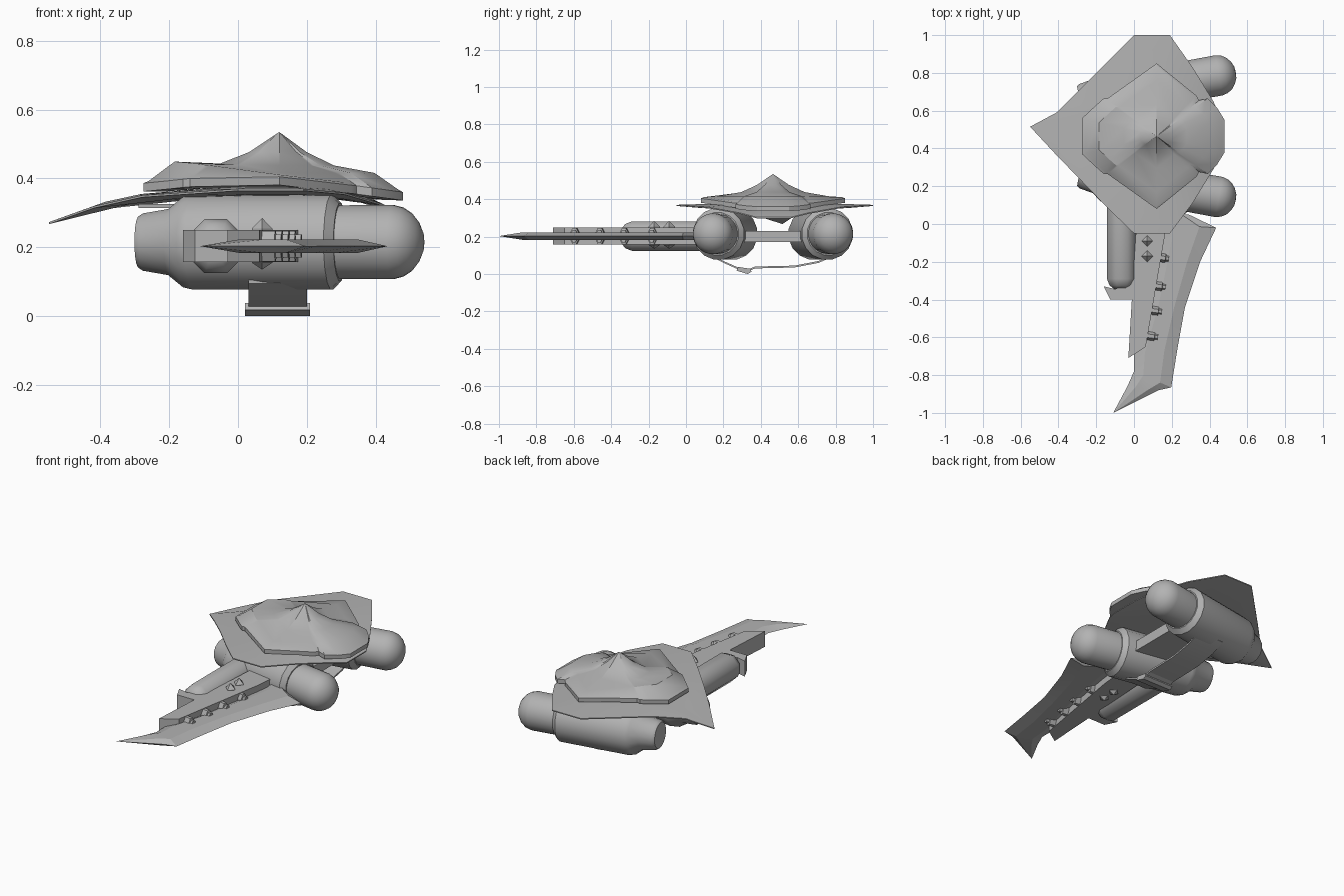
import bpy, bmesh, math
from mathutils import Matrix, Vector

if "Cube" in bpy.data.objects:
    bpy.data.objects.remove(bpy.data.objects["Cube"])

grey = bpy.data.materials.new("hull_grey")
grey.diffuse_color = (0.45, 0.45, 0.45, 1)
grey.use_nodes = True
grey.node_tree.nodes["Principled BSDF"].inputs["Base Color"].default_value = grey.diffuse_color


def finish(name, bm, angle=35):
    bmesh.ops.recalc_face_normals(bm, faces=bm.faces)
    me = bpy.data.meshes.new(name)
    bm.to_mesh(me)
    bm.free()
    me.materials.append(grey)
    ob = bpy.data.objects.new(name, me)
    bpy.context.collection.objects.link(ob)
    bpy.ops.object.select_all(action='DESELECT')
    ob.select_set(True)
    bpy.context.view_layer.objects.active = ob
    bpy.ops.object.shade_smooth_by_angle(angle=math.radians(angle))
    return ob


def loft(name, rings, angle=35, matrix=None):
    """Skin closed rings of points; a one-point ring makes a tip, other ends get caps."""
    bm = bmesh.new()
    vs = [[bm.verts.new(p) for p in r] for r in rings]
    for a, b in zip(vs, vs[1:]):
        n = max(len(a), len(b))
        for i in range(n):
            j = (i + 1) % n
            if len(a) == 1:
                bm.faces.new((a[0], b[i], b[j]))
            elif len(b) == 1:
                bm.faces.new((a[i], a[j], b[0]))
            else:
                bm.faces.new((a[i], a[j], b[j], b[i]))
    for r in (vs[0], vs[-1]):
        if len(r) > 2:
            bm.faces.new(r)
    if matrix:
        bm.transform(matrix)
    return finish(name, bm, angle)


def lathe(name, profile, sides, matrix, angle=40):
    """Revolve (distance, radius) pairs about local x."""
    rings = []
    for x, r in profile:
        ring = []
        for k in range(sides):
            a = math.tau * (k + 0.5) / sides
            ring.append((x, r * math.cos(a), r * math.sin(a)))
        rings.append(ring)
    return loft(name, rings, angle, matrix)


def prism(name, pts, z0, z1):
    return loft(name, [[(x, y, z) for x, y in pts] for z in (z0, z1)], 20)


def lerp_table(table, x):
    if x <= table[0][0]:
        return table[0][1]
    for (a, za), (b, zb) in zip(table, table[1:]):
        if x <= b:
            return za + (zb - za) * (x - a) / (b - a)
    return table[-1][1]


def scaled(outline, t, c):
    return [(c[0] + (x - c[0]) * t, c[1] + (y - c[1]) * t) for x, y in outline]


# Twin engines, splayed outwards toward +x
MID = 0.465
for side, label in ((-1, "front"), (1, "back")):
    m = (Matrix.Translation((0.45, MID + side * 0.322, 0.215))
         @ Matrix.Rotation(side * math.radians(10), 4, 'Z'))
    lathe(label + "_engine_nose", [(-0.24, 0.107), (0.0, 0.109), (0.03, 0.101),
          (0.055, 0.085), (0.075, 0.06), (0.088, 0.03), (0.09, 0.005)], 24, m)
    lathe(label + "_engine_casing", [(-0.75, 0.075), (-0.735, 0.085), (-0.66, 0.098),
          (-0.615, 0.134), (-0.59, 0.14), (-0.18, 0.14), (-0.155, 0.115)], 16, m, 30)

# Drooping main shield, thin at its edge
DROOP = [(-0.55, 0.27), (-0.41, 0.32), (-0.28, 0.348), (0, 0.367), (0.19, 0.367),
         (0.3, 0.358), (0.4, 0.335), (0.47, 0.295)]
shield = [(0, 1), (0.19, 1), (0.31, 0.83), (0.42, 0.65), (0.46, 0.56), (0.46, 0.38),
          (0.42, 0.29), (0.31, 0.11), (0.19, -0.05), (0, -0.05), (-0.14, 0.085),
          (-0.28, 0.23), (-0.42, 0.375), (-0.55, 0.515), (-0.41, 0.59), (-0.28, 0.72),
          (-0.14, 0.86)]
C = (0.11, 0.47)


def shield_ring(t, dz):
    return [(x, y, lerp_table(DROOP, x) + dz) for x, y in scaled(shield, t, C)]


loft("main_shield", [[(*C, 0.35)], shield_ring(0.4, -0.018), shield_ring(0.75, -0.014),
     shield_ring(1, -0.003), shield_ring(1, 0.003), shield_ring(0.75, 0.007),
     shield_ring(0.4, 0.01), [(*C, 0.38)]], 30)

# Peaked upper shell with a stepped rim
RIM = [(-0.27, 0.386), (-0.14, 0.40), (0.12, 0.405), (0.35, 0.378), (0.48, 0.36)]
half = [(0.12, 0.385), (0.33, 0.215), (0.345, 0.19), (0.39, 0.20), (0.44, 0.15), (0.48, 0.085)]
left = [(-0.275, 0.095), (-0.2, 0.165), (-0.16, 0.20), (-0.14, 0.20)]
upper = half + [(x, -y) for x, y in half[:0:-1]]
upper = upper + [(0.12, -0.385)] + [(x, -y) for x, y in left[::-1]] + left
shell = [(x, MID + y) for x, y in upper]
P = (0.12, MID)


def rim_ring(t, dz):
    return [(x, y, lerp_table(RIM, x) + dz) for x, y in scaled(shell, t, P)]


def crown_ring(t, z, rise):
    ring = []
    for x, y in scaled(shell, t, P):
        d = Vector((x - P[0], y - P[1])).normalized()
        ring.append((x, y, z + rise * max(0, -d.x) ** 2))
    return ring


loft("upper_shell", [rim_ring(0.85, -0.03), rim_ring(1, -0.024), rim_ring(1, 0),
     rim_ring(0.96, 0.006), crown_ring(0.77, 0.416, 0.035), crown_ring(0.44, 0.438, 0.005),
     crown_ring(0.22, 0.477, 0), [(*P, 0.535)]], 28)

# Small fin plate under the shield's pointed end
prism("under_fin", [(-0.29, 0.33), (-0.16, 0.25), (-0.16, 0.68), (-0.29, 0.60)], 0.314, 0.325)

# Cross beam joining the engines
prism("cross_beam", [(0.0, 0.28), (0.25, 0.28), (0.25, 0.65), (0.0, 0.65)], 0.17, 0.23)

# Bent belly plate slung below, with a clamp bar and bolts
belly = [(0.13, 0.095), (0.2, 0.06), (0.29, 0.02), (0.33, 0.014), (0.37, 0.03),
         (0.58, 0.035), (0.71, 0.06), (0.79, 0.095)]
loop = belly + [(y, z + 0.01) for y, z in belly[::-1]]
loft("belly_plate", [[(x, y, z) for y, z in loop] for x in (0.03, 0.20)], 20)
clamp = [(0.27, 0.018), (0.33, 0.0), (0.35, 0.012), (0.345, 0.028), (0.28, 0.038)]
loft("belly_clamp", [[(x, y, z) for y, z in clamp] for x in (0.02, 0.21)], 20)

# Boom running forward from the front engine
prism("boom", [(0.02, 0.12), (-0.03, -0.71), (0.062, -0.65), (0.165, -0.05), (0.18, 0.12)],
      0.157, 0.25)

# Long swept blade with a sharpened outline: left and right edge per station
stations = [((0.15, 0.06), (0.29, 0.05)), ((0.14, 0.0), (0.435, -0.02)),
            ((0.12, -0.2), (0.35, -0.2)), ((0.08, -0.44), (0.27, -0.44)),
            ((0.0, -0.69), (0.23, -0.66)), ((0.0, -0.78), (0.197, -0.865)),
            ((-0.035, -0.86), (0.13, -0.88))]
sections = []
for l, r in stations:
    l, r = Vector((*l, 0.203)), Vector((*r, 0.203))
    up = Vector((0, 0, 0.02))
    a, b = l.lerp(r, 0.25), l.lerp(r, 0.7)
    sections.append([l, a + up, b + up, r, b - up, a - up])
loft("blade", sections + [[(-0.11, -1.0, 0.203)]], 12)

# Pins clamping the blade to the boom
for i, (x, y) in enumerate(((0.155, -0.18), (0.137, -0.33), (0.117, -0.46), (0.097, -0.595))):
    m = (Matrix.Translation((x, y, 0.203)) @ Matrix.Rotation(math.radians(-8), 4, 'Z')
         @ Matrix.Diagonal((1, 1, 1.9, 1)))
    lathe("blade_pin_%d" % i, [(-0.04, 0.025), (0.012, 0.025), (0.014, 0.019),
                               (0.03, 0.019)], 8, m, 25)

# Pointed studs through the boom
for i, y in enumerate((-0.09, -0.17)):
    ring = [(0.07 + 0.03 * dx, y + 0.03 * dy, 0) for dx, dy in ((1, 0), (0, 1), (-1, 0), (0, -1))]
    rings = [[(px, py, z) for px, py, _ in ring] for z in (0.155, 0.254)]
    loft("boom_stud_%d" % i, [[(0.07, y, 0.135)]] + rings + [[(0.07, y, 0.285)]], 20)

# Rounded side pod and its end bracket
pod = Matrix.Translation((-0.065, 0, 0.203)) @ Matrix.Rotation(-math.pi / 2, 4, 'Z')
lathe("side_pod", [(-0.15, 0.085), (0.29, 0.085), (0.325, 0.07), (0.345, 0.042)], 8, pod, 50)
prism("pod_bracket", [(-0.16, -0.33), (-0.125, -0.40), (0.0, -0.40), (0.0, -0.30),
                      (-0.10, -0.345)], 0.157, 0.25)
